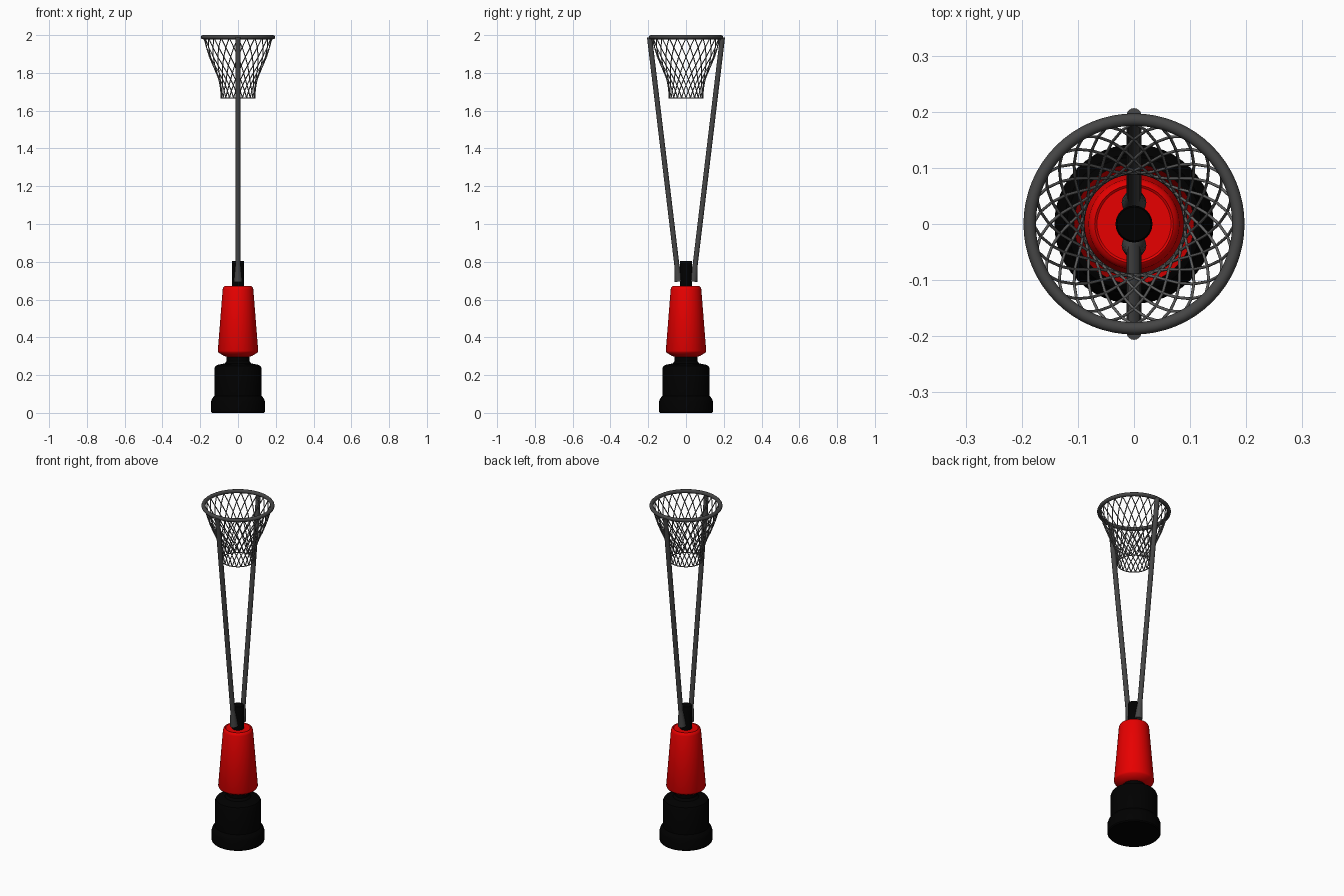
import bpy, bmesh
from math import sin, cos, pi, radians
from mathutils import Vector

default = bpy.data.objects.get("Cube")
if default:
    bpy.data.objects.remove(default, do_unlink=True)


def material(name, rgb):
    m = bpy.data.materials.new(name)
    m.use_nodes = True
    m.diffuse_color = (*rgb, 1)
    bsdf = next(n for n in m.node_tree.nodes if n.type == 'BSDF_PRINCIPLED')
    bsdf.inputs["Base Color"].default_value = (*rgb, 1)
    return m


BLACK = material("matte black", (0, 0, 0))
RED = material("bright red", (0.8, 0, 0))
GREY = material("dark grey", (0.06, 0.06, 0.06))
CORD = material("cord grey", (0.13, 0.13, 0.13))


def smooth(obj, angle=35):
    bpy.ops.object.select_all(action='DESELECT')
    obj.select_set(True)
    bpy.context.view_layer.objects.active = obj
    bpy.ops.object.shade_smooth_by_angle(angle=radians(angle))


def finish(bm, name, mat, angle):
    """Turn the faces outward and make a shaded object."""
    bmesh.ops.recalc_face_normals(bm, faces=bm.faces)
    mesh = bpy.data.meshes.new(name)
    bm.to_mesh(mesh)
    bm.free()
    mesh.materials.append(mat)
    obj = bpy.data.objects.new(name, mesh)
    bpy.context.collection.objects.link(obj)
    smooth(obj, angle)


def skin(bm, rings, closed=False):
    """Join equal rings of vertices, capping the ends unless closed."""
    pairs = list(zip(rings, rings[1:]))
    if closed:
        pairs.append((rings[-1], rings[0]))
    else:
        bm.faces.new(rings[0][::-1])
        bm.faces.new(rings[-1])
    for a, b in pairs:
        for i in range(len(a)):
            j = (i + 1) % len(a)
            bm.faces.new((a[i], a[j], b[j], b[i]))


def ring_point(r, z, angle):
    return Vector((r * cos(angle), r * sin(angle), z))


def lathe(name, profile, mat, sides=48):
    """Closed solid turned around z from (radius, height) pairs."""
    bm = bmesh.new()
    skin(bm, [[bm.verts.new(ring_point(r, z, 2 * pi * i / sides)) for i in range(sides)]
              for r, z in profile])
    finish(bm, name, mat, 35)


def tubes(name, paths, radii, mat, sides, closed=False):
    """Round tubes along paths that stay off the z axis."""
    bm = bmesh.new()
    for path in paths:
        rings = []
        last = len(path) - 1
        for k, co in enumerate(path):
            before = path[k - 1] if k or closed else co
            after = path[(k + 1) % len(path)] if k < last or closed else co
            along = (after - before).normalized()
            across = along.cross(Vector((co.x, co.y, 0))).normalized()
            out = across.cross(along)
            r = radii[min(k, len(radii) - 1)]
            rings.append([bm.verts.new(co + r * (cos(a) * out + sin(a) * across))
                          for a in (2 * pi * i / sides for i in range(sides))])
        skin(bm, rings, closed)
    finish(bm, name, mat, 65)


# Stepped base with a narrow neck
lathe("base", [(0.137, 0), (0.142, 0.006), (0.142, 0.062), (0.137, 0.076), (0.125, 0.09),
               (0.125, 0.235), (0.119, 0.248), (0.105, 0.255), (0.07, 0.262),
               (0.06, 0.275), (0.06, 0.31)], BLACK)

# Tapered red body
lathe("body", [(0.06, 0.297), (0.075, 0.302), (0.103, 0.319), (0.107, 0.328),
               (0.081, 0.655), (0.077, 0.666), (0.07, 0.671), (0.066, 0.668)], RED)

# Central post on top of the body
lathe("post", [(0.033, 0.66), (0.033, 0.798), (0.03, 0.805)], BLACK, 24)

# Two leaning rods, flared where they clamp the post
for side, label in ((-1, "front"), (1, "back")):
    foot, tip = Vector((0, side * 0.038, 0.695)), Vector((0, side * 0.193, 1.988))
    tubes(label + "_rod", [[foot, tip]], [0.0135], GREY, 16)
    tubes(label + "_clamp", [[foot, foot.lerp(tip, 0.07)]], [0.022, 0.0135], GREY, 16)

# Hoop
bpy.ops.mesh.primitive_torus_add(major_radius=0.186, minor_radius=0.011, major_segments=64,
                                 minor_segments=12, location=(0, 0, 1.989))
hoop = bpy.context.object
hoop.name = "hoop"
hoop.data.materials.append(GREY)
smooth(hoop)

# Net: two families of crossing strands over a flared shape
NET = [(0.18, 1.985), (0.168, 1.935), (0.151, 1.885), (0.133, 1.84), (0.115, 1.8),
       (0.102, 1.765), (0.095, 1.735), (0.092, 1.705), (0.091, 1.668)]
COUNT, STEP = 24, radians(7.5)
strands = [[ring_point(r, z, 2 * pi * i / COUNT + turn * k * STEP)
            for k, (r, z) in enumerate(NET)]
           for i in range(COUNT) for turn in (-1, 1)]
tubes("net_strands", strands, [0.0028], CORD, 6)

# Closing cord around the net's lower edge
r, z = NET[-1]
tubes("net_hem", [[ring_point(r, z, 2 * pi * i / 48) for i in range(48)]],
      [0.0028], CORD, 6, True)
